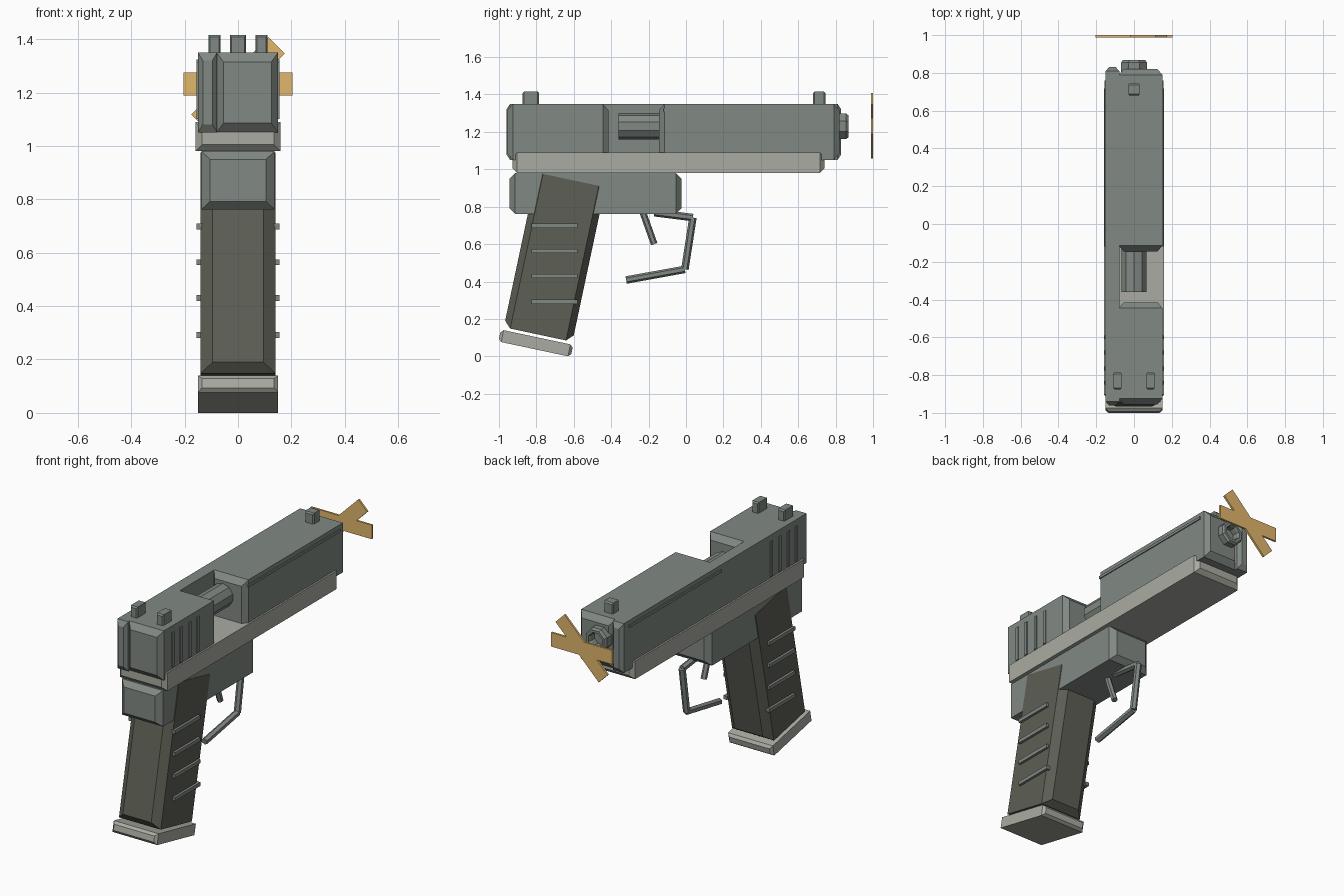
import bpy, bmesh
from math import cos, sin, pi, radians
from mathutils import Vector, Matrix

if "Cube" in bpy.data.objects:
    bpy.data.objects.remove(bpy.data.objects["Cube"])


def material(name, rgb):
    m = bpy.data.materials.new(name)
    m.diffuse_color = (*rgb, 1)
    m.use_nodes = True
    m.node_tree.nodes["Principled BSDF"].inputs["Base Color"].default_value = m.diffuse_color
    return m


STEEL = material("steel", (0.22, 0.25, 0.23))
PALE = material("pale_frame", (0.40, 0.41, 0.36))
DARK = material("dark_grip", (0.11, 0.115, 0.09))
FLASH = material("flash_orange", (0.75, 0.47, 0.15))
TILT = radians(-12)


def finish(name, bm, mat, loc=(0, 0, 0), rot=None):
    bmesh.ops.recalc_face_normals(bm, faces=bm.faces)
    me = bpy.data.meshes.new(name)
    bm.to_mesh(me)
    bm.free()
    me.materials.append(mat)
    ob = bpy.data.objects.new(name, me)
    ob.matrix_world = Matrix.Translation(loc) @ (rot or Matrix.Identity(4))
    bpy.context.collection.objects.link(ob)
    return ob


def skin(bm, rings, caps=True):
    """Join rings of points into a tube."""
    vs = [[bm.verts.new(p) for p in r] for r in rings]
    n = len(vs[0])
    for a, b in zip(vs, vs[1:]):
        for i in range(n):
            bm.faces.new((a[i], a[(i + 1) % n], b[(i + 1) % n], b[i]))
    if caps:
        bm.faces.new(vs[0])
        bm.faces.new(vs[-1])


def block(name, mat, x, y, z, depth=0.0, ix=0.0, iz=0.0, tilt=0.0):
    """Box given by (min, max) ranges, chamfered around both y end faces."""
    loc = [(r[0] + r[1]) / 2 for r in (x, y, z)]
    hx, hy, hz = [(r[1] - r[0]) / 2 for r in (x, y, z)]

    def ring(yy, a, b):
        return [(-a, yy, -b), (a, yy, -b), (a, yy, b), (-a, yy, b)]
    rings = [ring(-hy + depth, hx, hz), ring(hy - depth, hx, hz)]
    if depth:
        rings = [ring(-hy, hx - ix, hz - iz)] + rings + [ring(hy, hx - ix, hz - iz)]
    bm = bmesh.new()
    skin(bm, rings)
    return finish(name, bm, mat, loc, Matrix.Rotation(tilt, 4, 'X'))


def lathe(name, mat, profile, sides, z):
    """Rings of (radius, y) around the bore axis."""
    bm = bmesh.new()
    skin(bm, [[(r * cos((i + .5) * 2 * pi / sides), y, r * sin((i + .5) * 2 * pi / sides))
               for i in range(sides)] for r, y in profile])
    return finish(name, bm, mat, (0, 0, z))


def rod(name, mat, a, b, radius, sides):
    """Faceted bar between two (y, z) points on the centre plane."""
    a, b = Vector((0, *a)), Vector((0, *b))
    d = b - a
    bm = bmesh.new()
    bmesh.ops.create_cone(bm, cap_ends=True, segments=sides, radius1=radius,
                          radius2=radius, depth=d.length)
    return finish(name, bm, mat, (a + b) / 2, d.to_track_quat('Z', 'Y').to_matrix().to_4x4())


# Slide: full-length left wall, front and rear blocks leaving the ejection port open
SZ = (1.05, 1.35)
block("slide_left_wall", STEEL, (-.15, -.078), (-.96, .83), SZ, .02, .018, .03)
block("slide_rear", STEEL, (-.08, .15), (-.955, -.415), SZ, .03, .025, .035)
block("slide_front", STEEL, (-.08, .15), (-.145, .82), SZ, .03, .025, .035)

# Slide side ridges and rear serrations
for s, side in ((-1, "left"), (1, "right")):
    xs = sorted((s * .14, s * .156))
    block(f"slide_ridge_{side}", STEEL, xs, (-.12, .76), (1.308, 1.324))
    for i, y in enumerate((-.84, -.765, -.68, -.60)):
        block(f"serration_{side}_{i + 1}", STEEL, xs, (y - .01, y + .01), (1.10, 1.312))

# Sights
block("front_sight", STEEL, (-.03, .03), (.68, .745), (1.34, 1.415), .008, .006, .008)
for s, side in ((-1, "left"), (1, "right")):
    block(f"rear_sight_{side}", STEEL, sorted((s * .065, s * .11)), (-.875, -.785),
          (1.34, 1.415), .008, .006, .008)

# Barrel and hollow muzzle
lathe("barrel", STEEL, [(.07, -.36), (.07, .80)], 10, 1.23)
lathe("muzzle", STEEL, [(.074, .79), (.074, .855), (.064, .868), (.048, .868),
                        (.042, .855), (.042, .815)], 8, 1.23)

# Frame rail and receiver
block("frame_rail", PALE, (-.16, .16), (-.927, .74), (.98, 1.09), .024, .025, .025)
block("receiver", STEEL, (-.137, .137), (-.944, -.024), (.762, .98), .03, .032, .03)

# Raked grip, its ribs and the magazine base
block("grip", DARK, (-.14, .14), (-.8905, -.5155), (.1075, .9525), .035, .045, .035, TILT)
for s, side in ((-1, "left"), (1, "right")):
    for i, z in enumerate((.698, .564, .43, .292)):
        block(f"grip_rib_{side}_{i + 1}", STEEL, sorted((s * .13, s * .155)),
              (-.826, -.58), (z - .011, z + .011))
block("magazine_base", PALE, (-.15, .15), (-1.0005, -.6055), (.0375, .1025),
      .015, .015, .015, TILT)

# Trigger and three-bar guard
rod("trigger", STEEL, (-.245, .81), (-.17, .60), .018, 6)
guard = [(-.17, .768), (.037, .742), (-.006, .465), (-.32, .408)]
for i, (a, b) in enumerate(zip(guard, guard[1:])):
    rod(f"trigger_guard_{i + 1}", STEEL, a, b, .02, 6)

# Crossed muzzle flash strips
for i, ang in enumerate((0, -45)):
    bm = bmesh.new()
    bmesh.ops.create_cube(bm, size=1)
    bmesh.ops.scale(bm, vec=(.41, .012, .085), verts=bm.verts)
    finish(f"flash_strip_{i + 1}", bm, FLASH, (0, .994, 1.232),
           Matrix.Rotation(radians(ang), 4, 'Y'))
